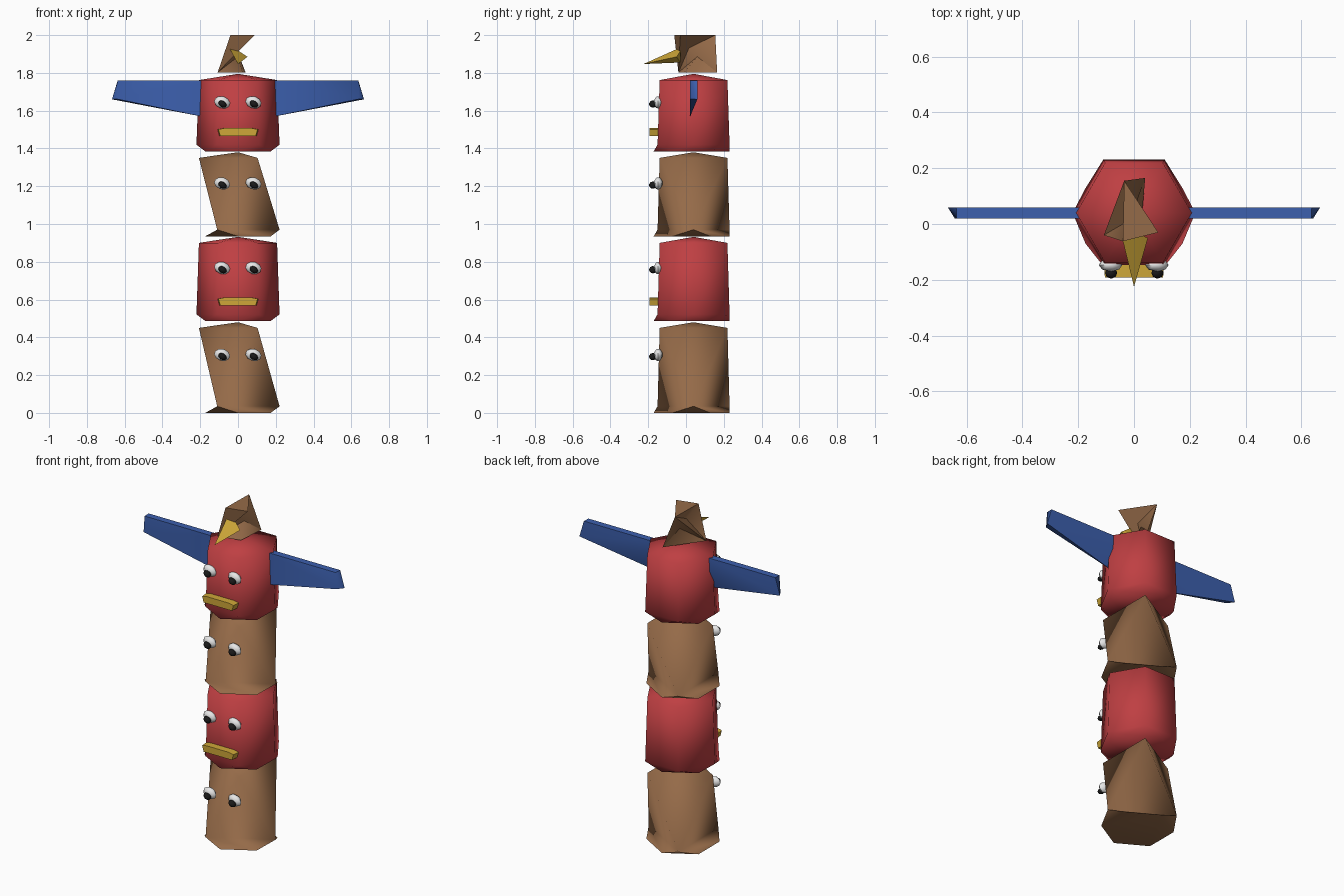
import bpy, bmesh, math
from mathutils import Matrix

cube = bpy.data.objects.get("Cube")
if cube:
    bpy.data.objects.remove(cube, do_unlink=True)


def material(name, rgb):
    m = bpy.data.materials.new(name)
    m.use_nodes = True
    m.diffuse_color = (*rgb, 1)
    bsdf = next(n for n in m.node_tree.nodes if n.type == 'BSDF_PRINCIPLED')
    bsdf.inputs["Base Color"].default_value = (*rgb, 1)
    return m


RED = material("red paint", (0.52, 0.05, 0.055))
BROWN = material("brown wood", (0.30, 0.145, 0.065))
GOLD = material("gold paint", (0.62, 0.39, 0.04))
BLUE = material("blue paint", (0.045, 0.115, 0.42))
WHITE = material("eye white", (0.8, 0.8, 0.8))
BLACK = material("pupil black", (0.01, 0.01, 0.01))


def finish(bm, name, mat, angle):
    bmesh.ops.recalc_face_normals(bm, faces=bm.faces)
    mesh = bpy.data.meshes.new(name)
    bm.to_mesh(mesh)
    bm.free()
    mesh.materials.append(mat)
    for p in mesh.polygons:
        p.use_smooth = True
    mesh.set_sharp_from_angle(angle=math.radians(angle))
    obj = bpy.data.objects.new(name, mesh)
    bpy.context.collection.objects.link(obj)


def solid(name, points, faces, mat, angle):
    bm = bmesh.new()
    verts = [bm.verts.new(p) for p in points]
    for f in faces:
        bm.faces.new([verts[i] for i in f])
    finish(bm, name, mat, angle)


def hull(name, points, mat, angle):
    bm = bmesh.new()
    verts = [bm.verts.new(p) for p in points]
    bmesh.ops.convex_hull(bm, input=verts)
    bmesh.ops.dissolve_limit(bm, angle_limit=0.02, verts=bm.verts, edges=bm.edges)
    finish(bm, name, mat, angle)


def ring(bm, sides, radius, start, y, z):
    verts = []
    for i in range(sides):
        a = math.radians(start) + math.tau * i / sides
        verts.append(bm.verts.new((radius * math.cos(a), y + radius * math.sin(a), z)))
    return verts


def block(name, base, shoulder, peak, mat, sides):
    """Peaked drum on a six-sided foot; three sides give a twisted drum."""
    twisted = sides == 3
    step = 6 // sides
    bm = bmesh.new()
    foot = ring(bm, 6, 0.2, 30, 0.029, base)
    low = ring(bm, sides, 0.22, 0, 0.04, base + 0.035)
    top = ring(bm, sides, 0.207, 60 if twisted else 0, 0.04, shoulder)
    apex = bm.verts.new((0, 0.04, peak))
    bm.faces.new(foot)
    for k in range(sides):
        n, i = (k + 1) % sides, k * step
        # foot to drum
        bm.faces.new((foot[i - 1], foot[i], low[k]))
        bm.faces.new((low[k], *foot[i:i + step], low[n]))
        # drum sides
        if twisted:
            bm.faces.new((low[k], low[n], top[k]))
            bm.faces.new((low[n], top[n], top[k]))
        else:
            bm.faces.new((low[k], low[n], top[n], top[k]))
        bm.faces.new((top[k], top[n], apex))
    finish(bm, name, mat, 95)


def ball(name, loc, size, tilt, mat):
    bm = bmesh.new()
    m = (Matrix.Translation(loc) @ Matrix.Rotation(tilt, 4, 'Y')
         @ Matrix.Diagonal((*size, 1)))
    bmesh.ops.create_uvsphere(bm, u_segments=8, v_segments=5, radius=1, matrix=m)
    finish(bm, name, mat, 50)


def eyes(prefix, z):
    for side, x in (("left", 0.082), ("right", -0.084)):
        ball(f"{prefix}_{side}_eye", (x, -0.147, z + 0.002),
             (0.043, 0.024, 0.032), 0.3, WHITE)
        ball(f"{prefix}_{side}_pupil", (x + 0.002, -0.175, z - 0.007),
             (0.024, 0.021, 0.017), 0.6, BLACK)


def mouth(prefix, z):
    # wide flat bill, slightly cut away below
    points = []
    for y, half in ((-0.13, 0.11), (-0.192, 0.104)):
        for s in (-1, 1):
            points += [(s * half, y, z + 0.014), (s * (half - 0.01), y, z - 0.021),
                       (s * (half - 0.03), y, z + 0.02)]
    hull(f"{prefix}_mouth", points, GOLD, 60)


# Stacked faces: name, base, shoulder, peak, eye height, mouth height
STACK = [("bottom", 0.0, 0.45, 0.48, 0.305, None),
         ("lower", 0.487, 0.90, 0.932, 0.765, 0.59),
         ("upper", 0.935, 1.35, 1.38, 1.213, None),
         ("winged", 1.385, 1.762, 1.795, 1.642, 1.487)]
for name, base, shoulder, peak, eye_z, mouth_z in STACK:
    eyes(name, eye_z)
    if mouth_z:
        block(f"{name}_block", base, shoulder, peak, RED, 6)
        mouth(name, mouth_z)
    else:
        block(f"{name}_block", base, shoulder, peak, BROWN, 3)

# Wings
for side, s in (("left", 1), ("right", -1)):
    hull(f"{side}_wing", [(s * x, y, z) for x, y, z in (
        (0.17, 0.02, 1.76), (0.17, 0.06, 1.76), (0.17, 0.02, 1.565), (0.17, 0.06, 1.68),
        (0.635, 0.02, 1.76), (0.637, 0.06, 1.76), (0.667, 0.06, 1.66), (0.642, 0.02, 1.662))],
        BLUE, 60)

# Twisted bird head: triangular prism with its top turned half round
solid("bird_head",
      [(-0.108, -0.04, 1.802), (0.025, -0.01, 1.802), (0.04, 0.165, 1.802),
       (0.087, -0.03, 2.0), (-0.035, 0.155, 2.0), (-0.04, -0.062, 2.0)],
      [(2, 1, 0), (3, 4, 5), (0, 1, 4), (0, 4, 3), (1, 2, 4), (2, 5, 4),
       (2, 0, 5), (0, 3, 5)], BROWN, 75)

# Beak
hull("bird_beak", [(0, -0.225, 1.847), (-0.045, -0.04, 1.93), (0.05, -0.05, 1.885),
                   (-0.005, -0.03, 1.855), (0.005, -0.03, 1.915)], GOLD, 60)
